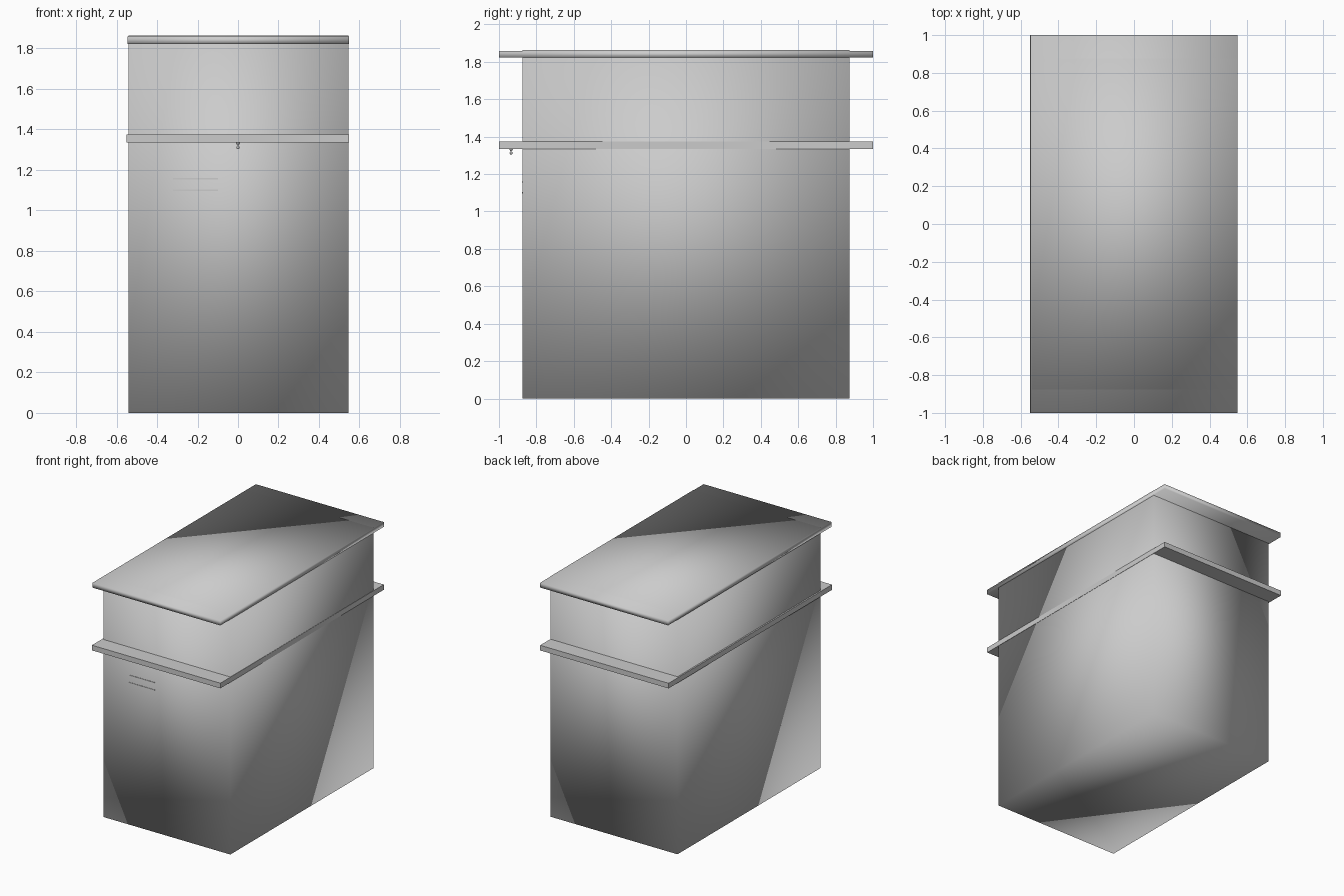
import bpy, bmesh
from mathutils import Vector, Matrix

if "Cube" in bpy.data.objects:
    bpy.data.objects.remove(bpy.data.objects["Cube"])


def box(name, lo, hi, smooth=False):
    """Axis-aligned box between two corners."""
    lo, hi = Vector(lo), Vector(hi)
    bm = bmesh.new()
    bmesh.ops.create_cube(bm, size=1, matrix=Matrix.Translation((lo + hi) / 2)
                          @ Matrix.Diagonal((*(hi - lo), 1)))
    for f in bm.faces:
        f.smooth = smooth
    me = bpy.data.meshes.new(name)
    bm.to_mesh(me)
    bm.free()
    ob = bpy.data.objects.new(name, me)
    bpy.context.collection.objects.link(ob)
    return ob


# Main block, softly shaded across its corners
box("body", (-0.54, -0.875, 0), (0.547, 0.875, 1.863), True)

# Overhanging roof and mid-height awning slab
box("roof_slab", (-0.547, -1, 1.822), (0.549, 1, 1.859), True)
box("awning_slab", (-0.551, -1, 1.335), (0.549, 1, 1.375))

# Two thin rails on the front wall
for i, z in enumerate((1.10, 1.157)):
    box(f"front_rail_{i + 1}", (-0.32, -0.878, z - 0.003), (-0.10, -0.87, z + 0.003))

# Small lamp hanging under the front awning: mount, stem, bulb
bpy.ops.mesh.primitive_cone_add(vertices=12, radius1=0.004, radius2=0.011,
                                depth=0.012, location=(0, -0.935, 1.329))
bpy.context.object.name = "lamp_mount"
bpy.ops.mesh.primitive_cylinder_add(vertices=8, radius=0.003, depth=0.014,
                                    location=(0, -0.935, 1.319))
bpy.context.object.name = "lamp_stem"
bpy.ops.mesh.primitive_uv_sphere_add(segments=12, ring_count=8, radius=0.008,
                                     location=(0, -0.935, 1.312))
bpy.context.object.name = "lamp_bulb"
bpy.ops.object.shade_smooth()
